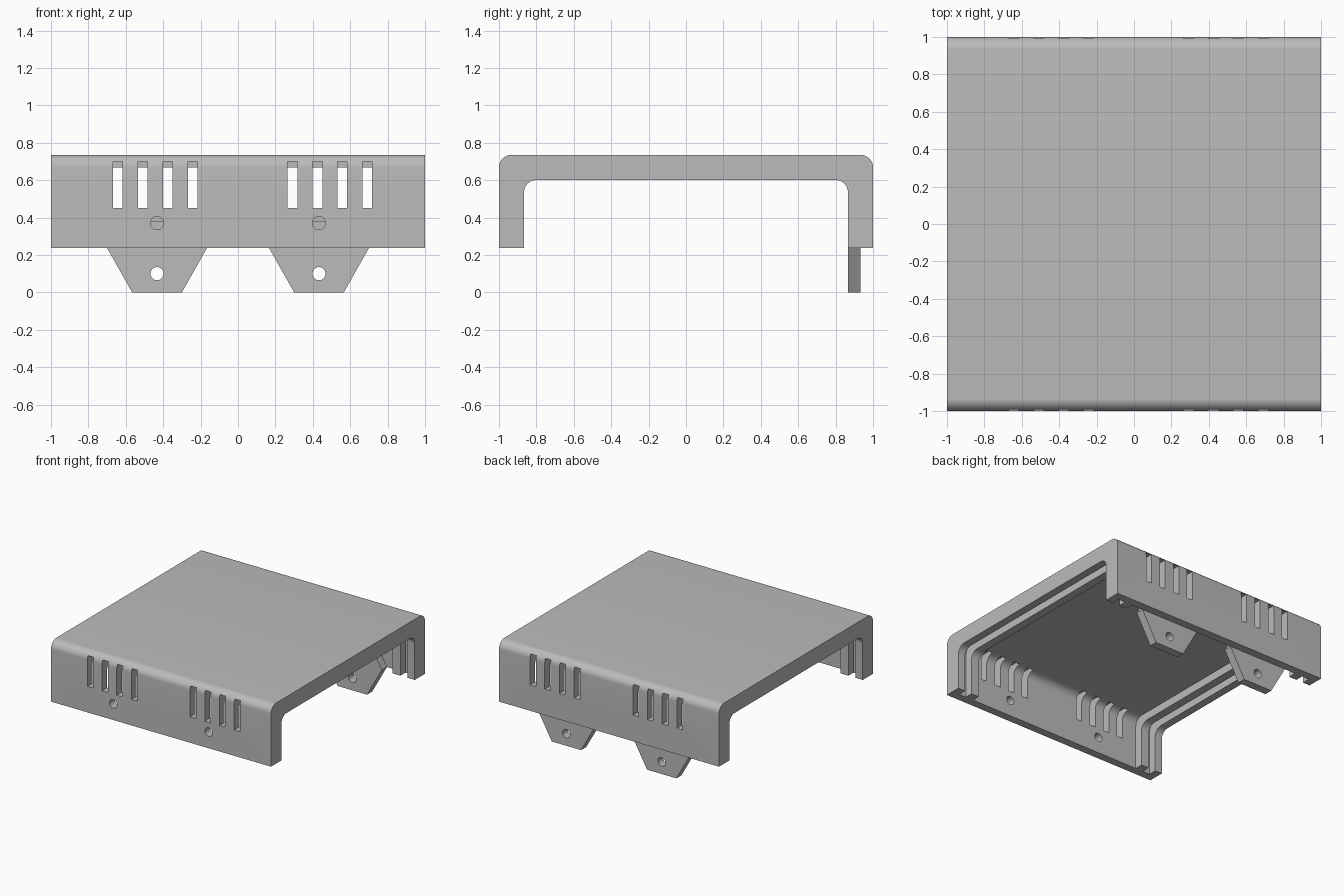
import bpy, bmesh, math

if "Cube" in bpy.data.objects:
    bpy.data.objects.remove(bpy.data.objects["Cube"], do_unlink=True)

grey = bpy.data.materials.new("plain_grey")
grey.use_nodes = True
grey.diffuse_color = (0.5, 0.5, 0.5, 1)
grey.node_tree.nodes["Principled BSDF"].inputs["Base Color"].default_value = (0.5, 0.5, 0.5, 1)

WALL = 0.067      # thickness of shell, ribs and tabs
BASE = 0.237      # lower edge of the side walls
TOP = 0.735


def prism(name, points, offset):
    """Extrude a closed outline of 3D points by an offset vector."""
    bm = bmesh.new()
    face = bm.faces.new([bm.verts.new(p) for p in points])
    ext = bmesh.ops.extrude_face_region(bm, geom=[face])
    moved = [g for g in ext["geom"] if isinstance(g, bmesh.types.BMVert)]
    bmesh.ops.translate(bm, verts=moved, vec=offset)
    bmesh.ops.recalc_face_normals(bm, faces=bm.faces)
    mesh = bpy.data.meshes.new(name)
    bm.to_mesh(mesh)
    bm.free()
    mesh.materials.append(grey)
    obj = bpy.data.objects.new(name, mesh)
    bpy.context.collection.objects.link(obj)
    return obj


def arch(name, half, top, bottom, x0, x1, radius=WALL, steps=10):
    """Block along x with rounded upper long edges."""
    pts = [(x0, half, bottom)]
    for i in range(steps + 1):
        a = math.pi / 2 * i / steps
        pts.append((x0, half - radius + radius * math.cos(a),
                    top - radius + radius * math.sin(a)))
    pts += [(x, -y, z) for x, y, z in reversed(pts)]
    return prism(name, pts, (x1 - x0, 0, 0))


def box(name, x0, x1, y0, y1, z0, z1):
    return prism(name, [(x0, y0, z0), (x1, y0, z0), (x1, y0, z1), (x0, y0, z1)],
                 (0, y1 - y0, 0))


def drill(x, y0, y1, z, radius=0.035, sides=32):
    ring = [(x + radius * math.cos(2 * math.pi * i / sides), y0,
             z + radius * math.sin(2 * math.pi * i / sides)) for i in range(sides)]
    return prism("drill", ring, (0, y1 - y0, 0))


def activate(obj):
    bpy.ops.object.select_all(action="DESELECT")
    obj.select_set(True)
    bpy.context.view_layer.objects.active = obj


def cut(obj, cutter):
    activate(obj)
    mod = obj.modifiers.new("cut", "BOOLEAN")
    mod.operation = "DIFFERENCE"
    mod.solver = "EXACT"
    mod.object = cutter
    bpy.ops.object.modifier_apply(modifier=mod.name)
    bpy.data.objects.remove(cutter, do_unlink=True)


# Cover: rounded block hollowed into a channel
cover = arch("cover", 1, TOP, BASE, -1, 1)
cut(cover, arch("hollow", 1 - 2 * WALL, TOP - 2 * WALL, 0, -1.2, 1.2))

# Thin middle and end-panel grooves, leaving a rim and a rib at each end
for x0, x1 in ((-0.80, 0.80), (0.87, 0.935), (-0.935, -0.87)):
    cut(cover, arch("recess", 1 - WALL, TOP - WALL, 0.1, x0, x1))

# Vent slots, two groups of four in both walls
for start in (-0.643, 0.291):
    for i in range(4):
        x = start + i * 0.1335
        for y0, y1 in ((-1.1, -0.866), (0.866, 1.1)):
            cut(cover, box("slot", x - 0.026, x + 0.026, y0, y1, 0.45, 0.70))

# Screw holes in the front wall
for x in (-0.433, 0.433):
    cut(cover, drill(x, -1.1, -0.8, 0.37))
activate(cover)
bpy.ops.object.shade_smooth_by_angle(angle=math.radians(30))

# Fixing tabs inside the back wall, each with a screw hole
for side, name in ((-1, "right_tab"), (1, "left_tab")):
    c = 0.433 * side
    half = [(0.133, 0), (0.267, BASE), (0.186, 0.38)]
    pts = [(c + w, 0.866, z) for w, z in half]
    pts += [(c - w, 0.866, z) for w, z in reversed(half)]
    tab = prism(name, pts, (0, 0.068, 0))
    cut(tab, drill(c, 0.8, 1.0, 0.10))
    activate(tab)
    bpy.ops.object.shade_smooth_by_angle(angle=math.radians(30))
